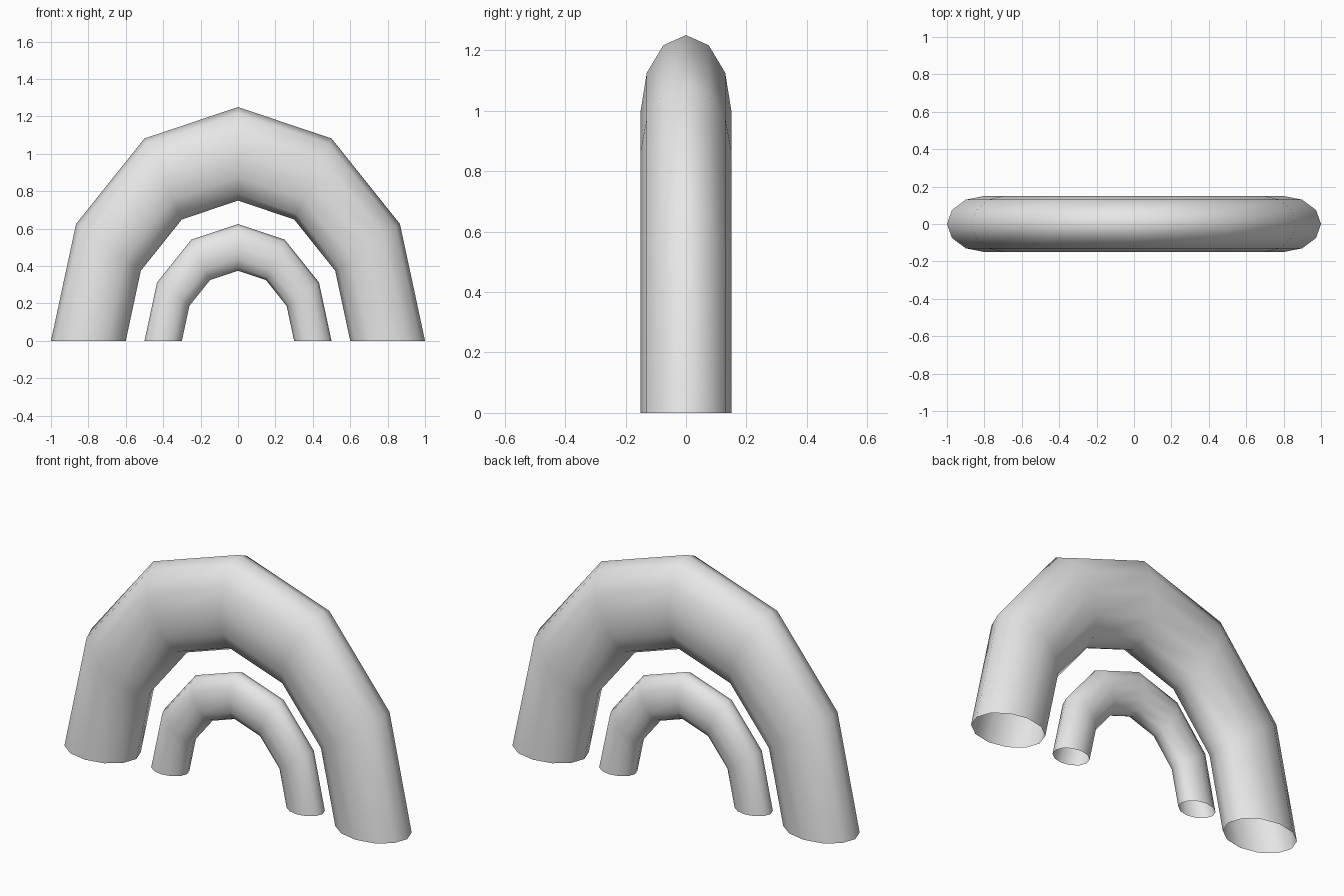
import bpy
import bmesh
from math import pi
from mathutils import Matrix, Vector

cube = bpy.data.objects.get("Cube")
if cube:
    bpy.data.objects.remove(cube, do_unlink=True)

grey = bpy.data.materials.new("plain grey")
grey.use_nodes = True
colour = (0.8, 0.8, 0.8, 1)
grey.diffuse_color = colour
grey.node_tree.nodes["Principled BSDF"].inputs["Base Color"].default_value = colour


def arch(name, size):
    """Half torus with open feet, stretched upward and flattened front to back."""
    bm = bmesh.new()
    # tube section at the +x foot
    ring = bmesh.ops.create_circle(
        bm, segments=12, radius=0.2,
        matrix=Matrix.Translation((0.8, 0, 0)) @ Matrix.Rotation(pi / 2, 4, "Z"))
    edges = list({e for v in ring["verts"] for e in v.link_edges})
    # sweep it over to the -x foot
    bmesh.ops.spin(bm, geom=ring["verts"] + edges, cent=(0, 0, 0),
                   axis=(0, -1, 0), angle=pi, steps=6)
    bmesh.ops.scale(bm, vec=Vector((1, 0.75, 1.25)) * size, verts=bm.verts)
    bmesh.ops.recalc_face_normals(bm, faces=bm.faces)
    # the crown's topmost face must look up
    top = max(bm.faces, key=lambda f: f.calc_center_median().z)
    if top.normal.z < 0:
        bmesh.ops.reverse_faces(bm, faces=bm.faces)
    for face in bm.faces:
        face.smooth = True
    mesh = bpy.data.meshes.new(name)
    bm.to_mesh(mesh)
    bm.free()
    mesh.materials.append(grey)
    obj = bpy.data.objects.new(name, mesh)
    bpy.context.collection.objects.link(obj)
    return obj


arch("outer_arch", 1.0)
arch("inner_arch", 0.5)
